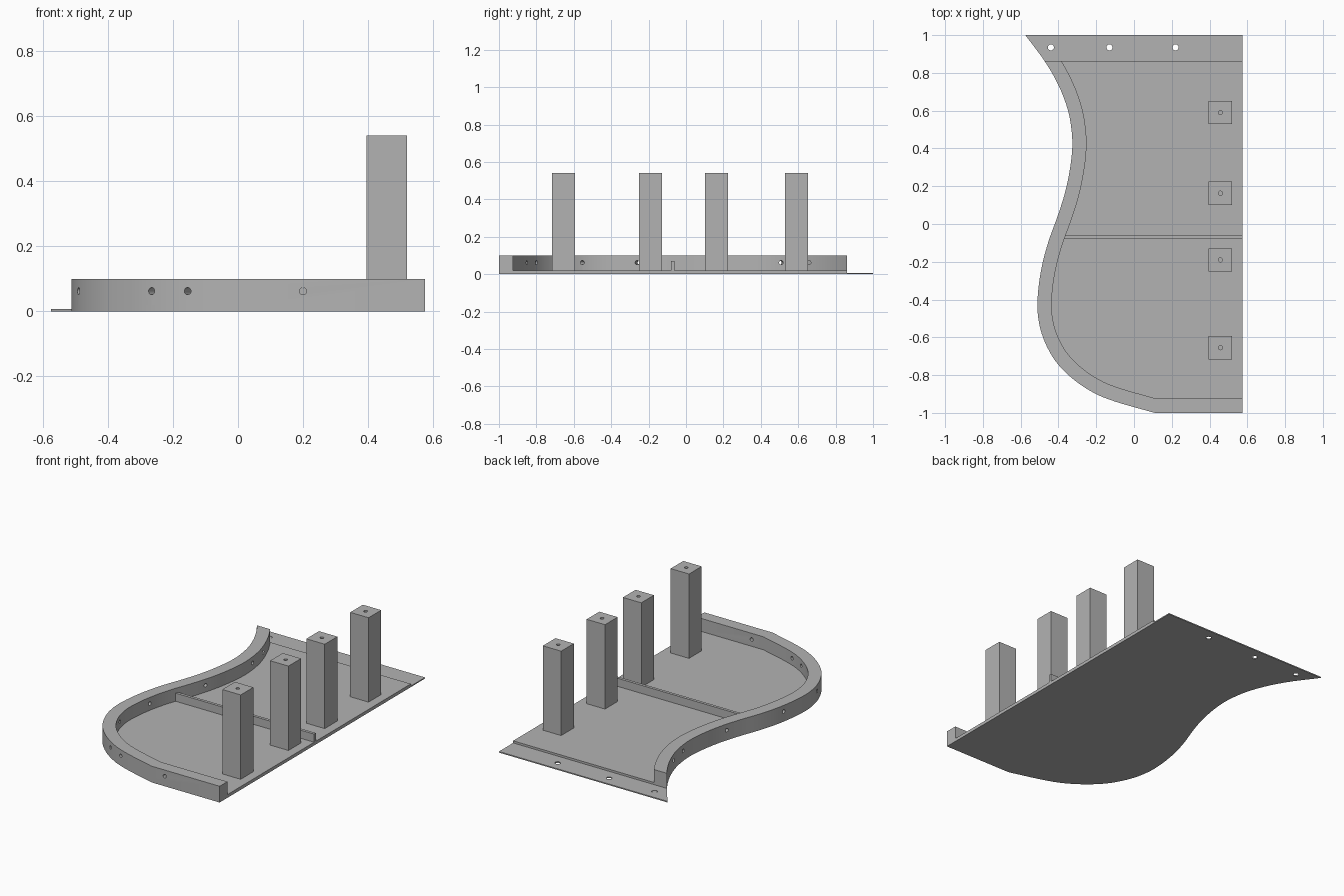
import bpy, bmesh, math
from mathutils import Vector

if "Cube" in bpy.data.objects:
    bpy.data.objects.remove(bpy.data.objects["Cube"])

grey = bpy.data.materials.new("plain grey")
grey.diffuse_color = (0.45, 0.45, 0.45, 1)
grey.use_nodes = True
grey.node_tree.nodes["Principled BSDF"].inputs["Base Color"].default_value = grey.diffuse_color

RIGHT, BACK, WALL = 0.575, 0.862, 0.075
PLATE_Z, FLOOR_Z, WALL_Z, POST_Z, HOLE_Z = 0.007, 0.02, 0.1, 0.54, 0.062


def prism(name, pts, z0, z1):
    """Vertical prism over a 2D outline."""
    bm = bmesh.new()
    face = bm.faces.new([bm.verts.new((x, y, z0)) for x, y in pts])
    ext = bmesh.ops.extrude_face_region(bm, geom=[face])["geom"]
    for v in ext:
        if isinstance(v, bmesh.types.BMVert):
            v.co.z = z1
    bmesh.ops.recalc_face_normals(bm, faces=bm.faces)
    mesh = bpy.data.meshes.new(name)
    bm.to_mesh(mesh)
    bm.free()
    ob = bpy.data.objects.new(name, mesh)
    bpy.context.collection.objects.link(ob)
    mesh.materials.append(grey)
    return ob


def box(name, x0, x1, y0, y1, z0, z1):
    return prism(name, [(x0, y0), (x1, y0), (x1, y1), (x0, y1)], z0, z1)


def drill(ob, center, axis, radius, depth):
    """Cut one round hole centred on a point."""
    bpy.ops.mesh.primitive_cylinder_add(vertices=20, radius=radius, depth=depth, location=center)
    cutter = bpy.context.object
    cutter.rotation_euler = Vector(axis).to_track_quat('Z', 'Y').to_euler()
    cutter.data.materials.append(grey)
    bpy.context.view_layer.update()
    mod = ob.modifiers.new("hole", 'BOOLEAN')
    mod.operation, mod.solver, mod.object = 'DIFFERENCE', 'EXACT', cutter
    bpy.context.view_layer.objects.active = ob
    bpy.ops.object.modifier_apply(modifier=mod.name)
    bpy.data.objects.remove(cutter)


def smooth(ob):
    bpy.ops.object.select_all(action='DESELECT')
    ob.select_set(True)
    bpy.context.view_layer.objects.active = ob
    bpy.ops.object.shade_smooth_by_angle(angle=math.radians(25))


def spline(keys, steps=5):
    """Catmull-Rom curve through the key points."""
    k = [2 * keys[0] - keys[1]] + keys + [2 * keys[-1] - keys[-2]]
    out = []
    for a, b, c, d in zip(k, k[1:], k[2:], k[3:]):
        for i in range(steps):
            t = i / steps
            out.append(0.5 * (2 * b + (c - a) * t + (2 * a - 5 * b + 4 * c - d) * t * t
                              + (3 * b - a - 3 * c + d) * t ** 3))
    return out + [keys[-1]]


def clip(pts):
    """Keep the part of a path in front of the flange."""
    for i, p in enumerate(pts):
        if p.y > BACK:
            q = pts[i - 1]
            return pts[:i] + [q.lerp(p, (BACK - q.y) / (p.y - q.y))]
    return pts


# Wavy side outline, from the front edge to the back edge
keys = [Vector(p) for p in [
    (0.11, -1), (-0.1, -0.94), (-0.22, -0.89), (-0.33, -0.815), (-0.42, -0.72),
    (-0.482, -0.6), (-0.509, -0.48), (-0.508, -0.36), (-0.487, -0.22), (-0.452, -0.09),
    (-0.405, 0.04), (-0.367, 0.16), (-0.341, 0.28), (-0.327, 0.4), (-0.331, 0.5),
    (-0.352, 0.61), (-0.4, 0.735), (-0.473, 0.862), (-0.575, 1)]]
outer = [Vector((RIGHT, -1))] + spline(keys)


def inward(i):
    t = (outer[min(i + 1, len(outer) - 1)] - outer[max(i - 1, 0)]).normalized()
    return Vector((t.y, -t.x))


inner = [p + inward(i) * WALL for i, p in enumerate(outer)]
inner[0] = Vector((RIGHT, -1 + WALL))
inner[1] = Vector((0.12, -1 + WALL))

# Thin base plate with flange holes
plate = prism("base_plate", outer + [Vector((RIGHT, 1))], 0, PLATE_Z)
for x in (-0.44, -0.13, 0.22):
    drill(plate, (x, 0.935, 0), (0, 0, 1), 0.016, 0.1)
smooth(plate)

# Floor on the plate
edge = clip(outer)
smooth(prism("floor", edge + [Vector((RIGHT, BACK))], PLATE_Z, FLOOR_Z))

# Curved rim wall with screw holes along its normal
rim = prism("rim_wall", edge + clip(inner)[::-1], FLOOR_Z, WALL_Z)
for x, y in [(-0.16, -0.915), (-0.27, -0.86), (-0.49, -0.578), (-0.49, -0.235),
             (-0.37, 0.13), (-0.332, 0.505), (-0.36, 0.635)]:
    i = min(range(len(outer)), key=lambda j: (outer[j] - Vector((x, y))).length)
    n = inward(i)
    c = outer[i] + n * WALL / 2
    drill(rim, (c.x, c.y, HOLE_Z), (n.x, n.y, 0), 0.011, 0.16)
drill(rim, (0.2, -0.96, HOLE_Z), (0, 1, 0), 0.011, 0.16)
smooth(rim)

# Low divider across the floor
box("divider", -0.375, RIGHT, -0.08, -0.062, FLOOR_Z, 0.07)

# Square posts with a blind hole on top
for y in (-0.655, -0.19, 0.163, 0.59):
    post = box("post", 0.395, 0.52, y - 0.0615, y + 0.0615, FLOOR_Z, POST_Z)
    drill(post, (0.4575, y, POST_Z), (0, 0, 1), 0.011, 0.2)
    smooth(post)
